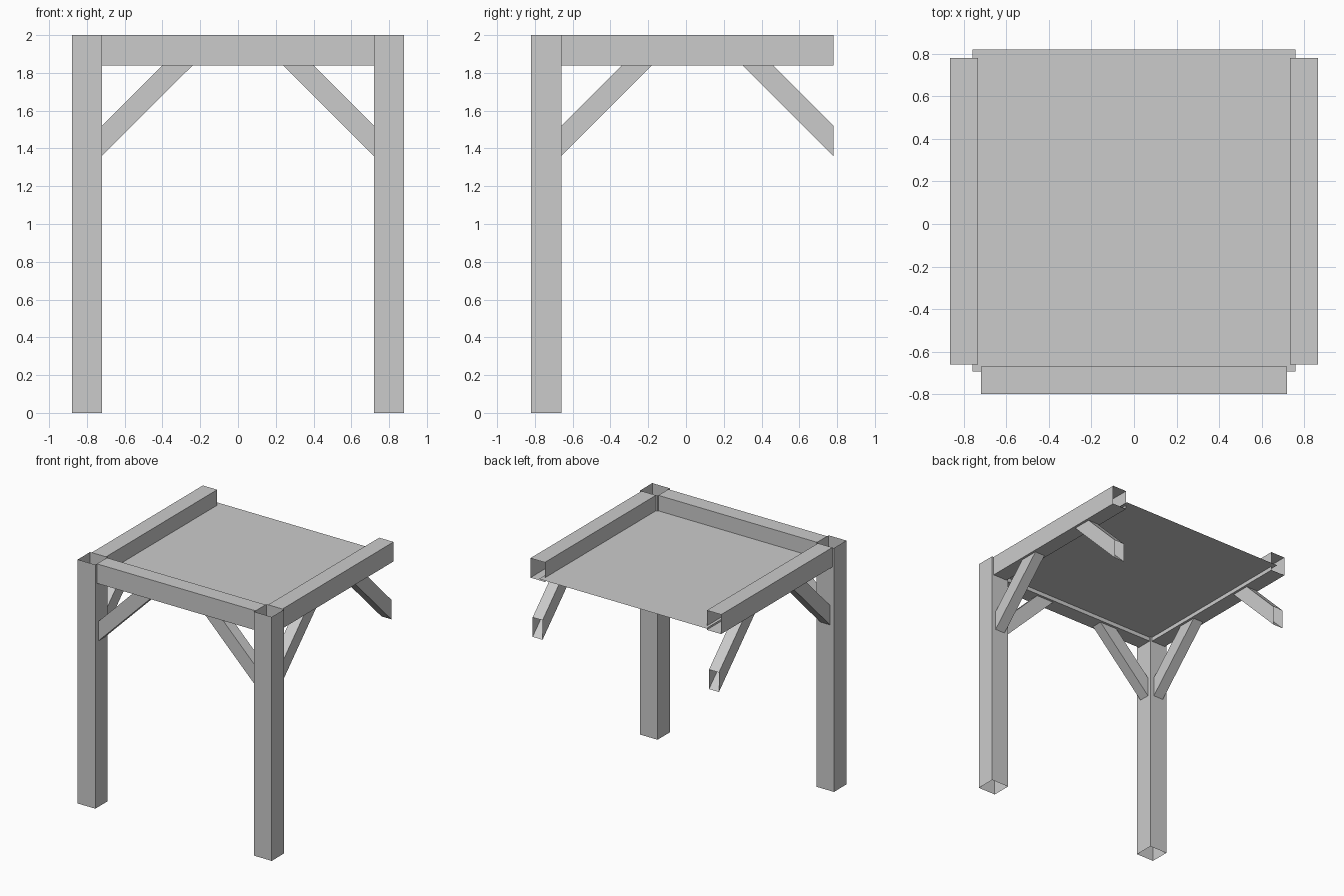
import bpy

if "Cube" in bpy.data.objects:
    bpy.data.objects.remove(bpy.data.objects["Cube"])


def make(name, verts, faces):
    mesh = bpy.data.meshes.new(name)
    mesh.from_pydata(verts, [], faces)
    mesh.update()
    obj = bpy.data.objects.new(name, mesh)
    bpy.context.collection.objects.link(obj)
    return obj


def tube(name, a, b):
    """Open-ended timber: four walls joining end loops a and b."""
    # orient the walls outwards
    u = [a[1][i] - a[0][i] for i in range(3)]
    v = [a[3][i] - a[0][i] for i in range(3)]
    w = [b[0][i] - a[0][i] for i in range(3)]
    det = (w[0] * (u[1] * v[2] - u[2] * v[1]) + w[1] * (u[2] * v[0] - u[0] * v[2])
           + w[2] * (u[0] * v[1] - u[1] * v[0]))
    if det < 0:
        a, b = a[::-1], b[::-1]
    faces = [(i, (i + 1) % 4, (i + 1) % 4 + 4, i + 4) for i in range(4)]
    return make(name, a + b, faces)


def rect(lo, hi, place):
    return [place(p, q) for p, q in ((lo[0], lo[1]), (hi[0], lo[1]),
                                     (hi[0], hi[1]), (lo[0], hi[1]))]


def brace(name, place, end, inward):
    """45 degree strut; place(t, s, z) maps along/across/height to 3D."""
    h = 0.045
    a = [place(end, s, z) for s, z in ((-h, 1.36), (h, 1.36), (h, 1.52), (-h, 1.52))]
    b = [place(end + inward * t, s, 1.84)
         for s, t in ((-h, 0.48), (h, 0.48), (h, 0.32), (-h, 0.32))]
    tube(name, a, b)


Y_FRONT, X_SIDE = -0.735, 0.80

for side, label in ((-1, "left"), (1, "right")):
    # front posts
    lo, hi = (side * 0.80 - 0.08, -0.82), (side * 0.80 + 0.08, -0.66)
    tube(label + "_post", rect(lo, hi, lambda x, y: (x, y, 0)),
         rect(lo, hi, lambda x, y: (x, y, 2)))

    # side beams
    x = side * X_SIDE
    lo, hi = (x - 0.065, 1.84), (x + 0.065, 2.0)
    tube(label + "_beam", rect(lo, hi, lambda p, z: (p, -0.66, z)),
         rect(lo, hi, lambda p, z: (p, 0.78, z)))

    # braces under the side beams
    along_y = lambda t, s, z: (x + s, t, z)
    brace(label + "_front_brace", along_y, -0.66, 1)
    brace(label + "_rear_brace", along_y, 0.78, -1)

    # braces under the front beam
    brace("front_beam_brace_" + label, lambda t, s, z: (t, Y_FRONT + s, z),
          side * 0.72, -side)

# front beam
lo, hi = (Y_FRONT - 0.065, 1.84), (Y_FRONT + 0.065, 2.0)
tube("front_beam", rect(lo, hi, lambda y, z: (-0.72, y, z)),
     rect(lo, hi, lambda y, z: (0.72, y, z)))

# thin roof panel resting between the beams
make("roof_panel", rect((-0.76, -0.695), (0.76, 0.82), lambda x, y: (x, y, 1.873)),
     [(0, 1, 2, 3)])
